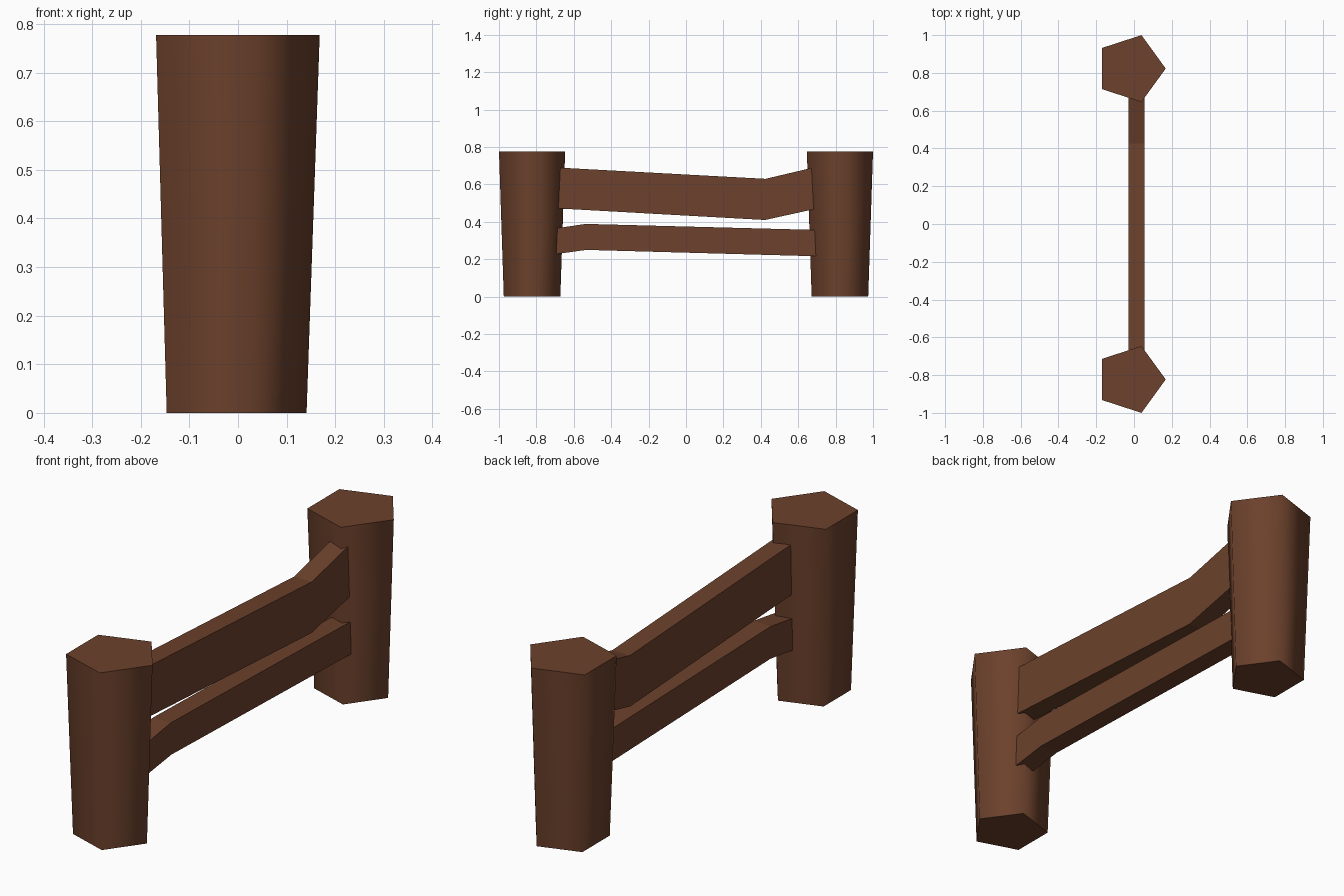
import bpy, bmesh, math

if "Cube" in bpy.data.objects:
    bpy.data.objects.remove(bpy.data.objects["Cube"])

wood = bpy.data.materials.new("brown_wood")
wood.diffuse_color = (0.15, 0.053, 0.025, 1)
wood.use_nodes = True
wood.node_tree.nodes["Principled BSDF"].inputs["Base Color"].default_value = wood.diffuse_color


def finish(bm, name):
    bmesh.ops.recalc_face_normals(bm, faces=bm.faces[:])
    me = bpy.data.meshes.new(name)
    bm.to_mesh(me)
    bm.free()
    me.materials.append(wood)
    ob = bpy.data.objects.new(name, me)
    bpy.context.collection.objects.link(ob)
    return ob


# Five-sided tapered post, wider at the top, softly shaded sides and flat caps
def post(name, y, height=0.777, r_bottom=0.159, r_top=0.186):
    bm = bmesh.new()
    rings = []
    for r, z in ((r_bottom, 0), (r_top, height)):
        rings.append([bm.verts.new((-0.018 + r * math.cos(math.tau * i / 5),
                                    y + r * math.sin(math.tau * i / 5), z))
                      for i in range(5)])
    low, high = rings
    caps = [bm.faces.new(low), bm.faces.new(high)]
    for i in range(5):
        j = (i + 1) % 5
        bm.faces.new((low[i], low[j], high[j], high[i])).smooth = True
    for cap in caps:
        for e in cap.edges:
            e.smooth = False
    return finish(bm, name)


# Bent plank: matching top and bottom (y, z) lines, given thickness along x
def rail(name, top, bottom, x0=-0.03, x1=0.055):
    bm = bmesh.new()
    sections = [[bm.verts.new((x0, *b)), bm.verts.new((x1, *b)),
                 bm.verts.new((x1, *t)), bm.verts.new((x0, *t))]
                for t, b in zip(top, bottom)]
    bm.faces.new(sections[0])
    bm.faces.new(sections[-1])
    for s, t in zip(sections, sections[1:]):
        for i in range(4):
            j = (i + 1) % 4
            bm.faces.new((s[i], s[j], t[j], t[i]))
    return finish(bm, name)


post("front_post", -0.823)
post("back_post", 0.823)

rail("upper_rail",
     [(-0.682, 0.69), (0.425, 0.63), (0.671, 0.688)],
     [(-0.69, 0.472), (0.422, 0.41), (0.682, 0.467)])
rail("lower_rail",
     [(-0.69, 0.366), (-0.537, 0.389), (0.687, 0.357)],
     [(-0.70, 0.227), (-0.533, 0.25), (0.698, 0.216)])
